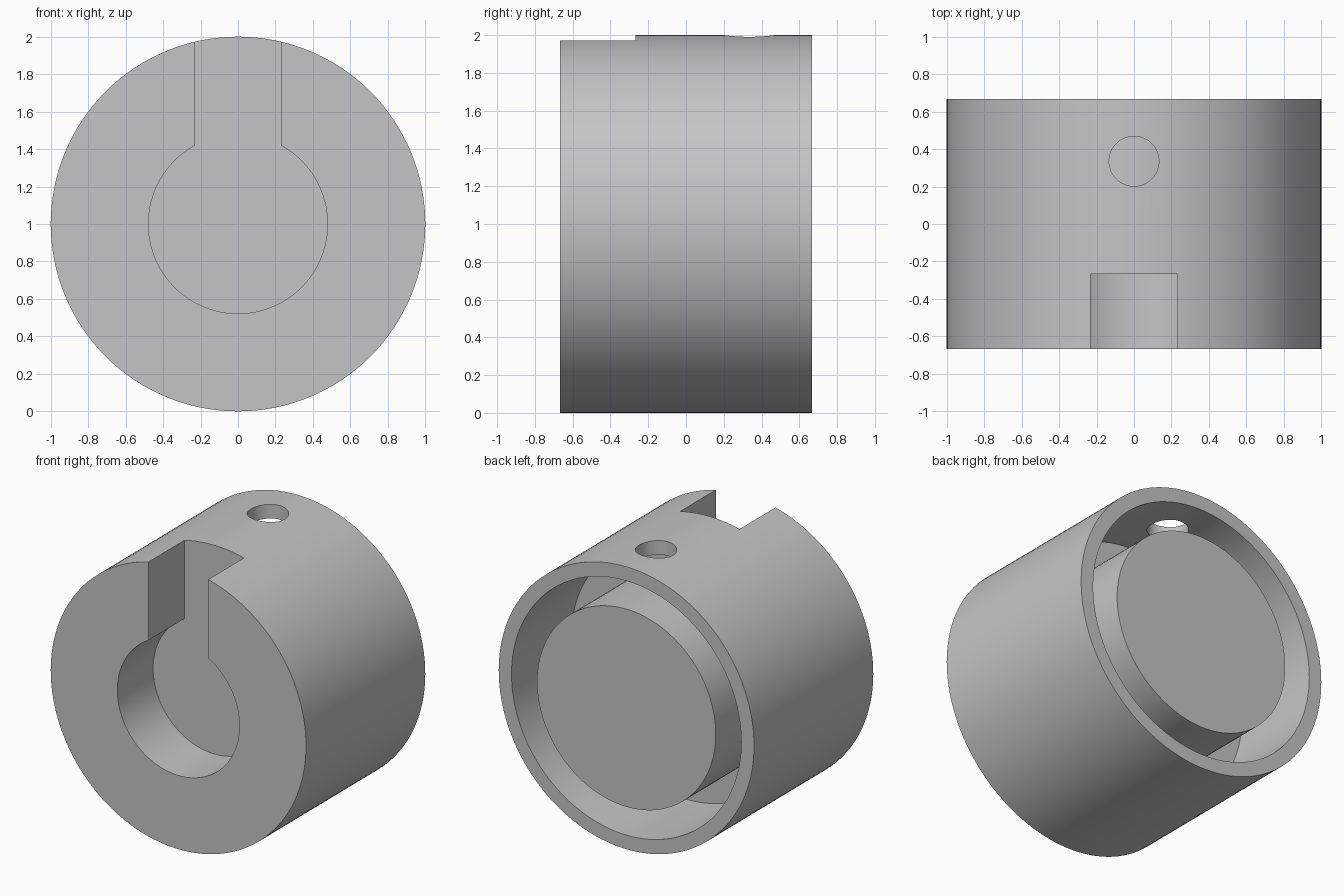
import bpy
import bmesh
import math
from mathutils import Matrix, Vector

cube = bpy.data.objects.get("Cube")
if cube:
    bpy.data.objects.remove(cube, do_unlink=True)

SEGMENTS = 128
HALF = 0.667          # half the body length
AXIS_Z = 1.0          # height of the body axis
POCKET_Y = -0.267     # floor of the front keyhole pocket
BORE, SLOT = 0.478, 0.233

grey = bpy.data.materials.new("plain grey")
grey.use_nodes = True
colour = (0.56, 0.56, 0.56, 1)
grey.diffuse_color = colour
grey.node_tree.nodes["Principled BSDF"].inputs["Base Color"].default_value = colour


def make_object(name, bm):
    bmesh.ops.remove_doubles(bm, verts=bm.verts, dist=1e-5)
    bmesh.ops.recalc_face_normals(bm, faces=bm.faces)
    mesh = bpy.data.meshes.new(name)
    bm.to_mesh(mesh)
    bm.free()
    mesh.materials.append(grey)
    obj = bpy.data.objects.new(name, mesh)
    bpy.context.collection.objects.link(obj)
    return obj


# Turned body: outer drum, deep ring groove at the back, centre plug
profile = [(0, -HALF), (1, -HALF), (1, HALF), (0.9, HALF),
           (0.9, 0), (0.7, 0), (0.7, HALF), (0, HALF)]
bm = bmesh.new()
points = [bm.verts.new((r, y, AXIS_Z)) for r, y in profile]
edges = [bm.edges.new(pair) for pair in zip(points, points[1:])]
bmesh.ops.spin(bm, geom=points + edges, cent=(0, 0, AXIS_Z), axis=(0, 1, 0),
               angle=math.tau, steps=SEGMENTS)
body = make_object("drum_body", bm)

# Keyhole cutter: round bore joined to a slot open at the top
bm = bmesh.new()
gap = math.asin(SLOT / BORE)
outline = [(SLOT, 2.2)]
for i in range(SEGMENTS + 1):
    a = gap + (math.tau - 2 * gap) * i / SEGMENTS
    outline.append((BORE * math.sin(a), AXIS_Z + BORE * math.cos(a)))
outline.append((-SLOT, 2.2))
face = bm.faces.new([bm.verts.new((x, POCKET_Y, z)) for x, z in outline])
extruded = bmesh.ops.extrude_face_region(bm, geom=[face], use_keep_orig=True)
moved = [v for v in extruded["geom"] if isinstance(v, bmesh.types.BMVert)]
bmesh.ops.translate(bm, verts=moved, vec=Vector((0, -0.6, 0)))
keyhole = make_object("keyhole_cutter", bm)

# Round port through the top wall into the groove
bm = bmesh.new()
bmesh.ops.create_cone(bm, cap_ends=True, segments=64, radius1=0.133, radius2=0.133,
                      depth=0.4, matrix=Matrix.Translation((0, 0.335, 2.0)))
port = make_object("port_cutter", bm)

# Cut the openings and apply
bpy.ops.object.select_all(action="DESELECT")
bpy.context.view_layer.objects.active = body
body.select_set(True)
for cutter in (keyhole, port):
    mod = body.modifiers.new(cutter.name, "BOOLEAN")
    mod.operation = "DIFFERENCE"
    mod.solver = "EXACT"
    mod.object = cutter
    bpy.ops.object.modifier_apply(modifier=mod.name)
    bpy.data.objects.remove(cutter, do_unlink=True)

bpy.ops.object.shade_smooth_by_angle(angle=math.radians(30))
